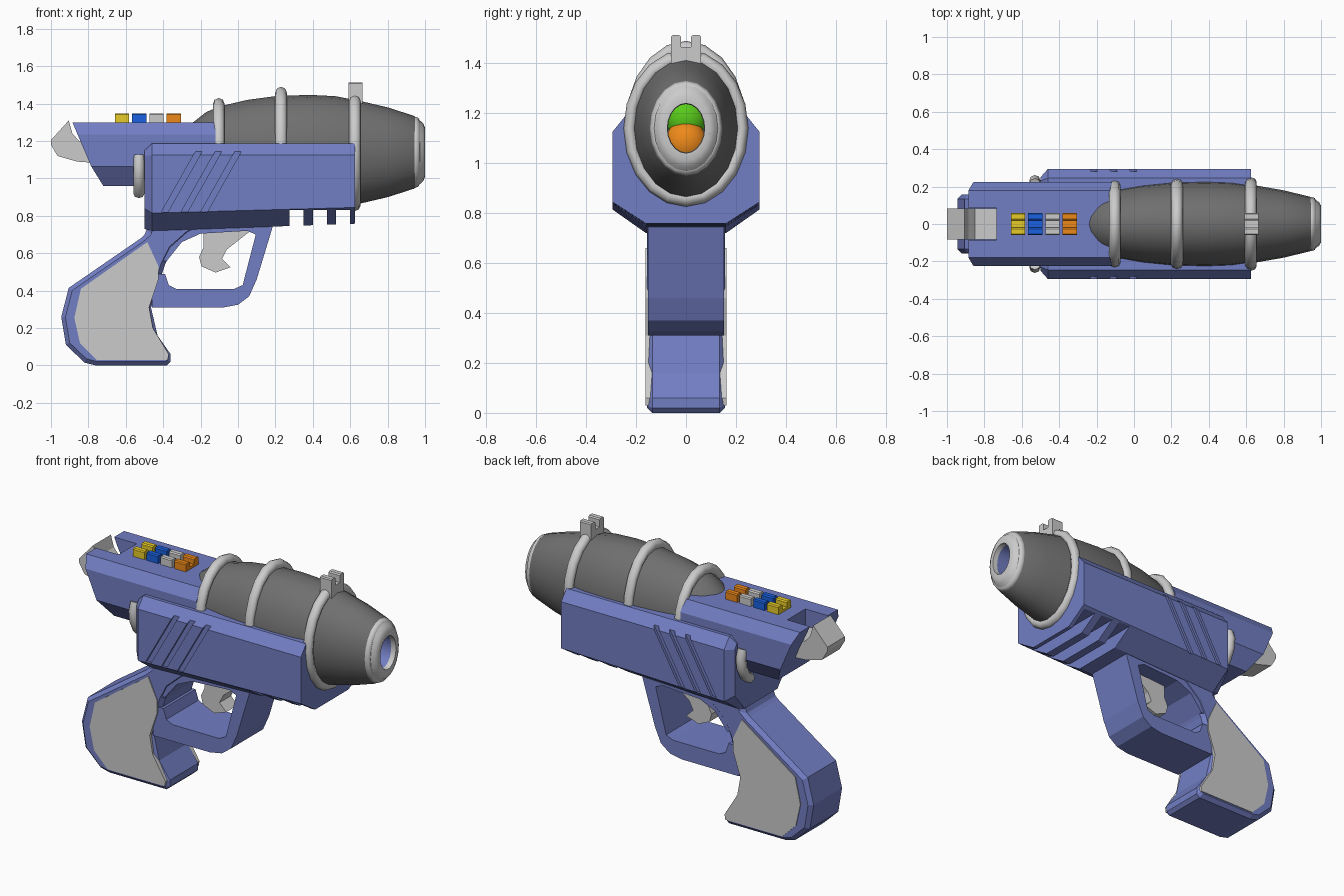
import bpy, bmesh
from math import sin, cos, pi, radians
from mathutils import Vector

if "Cube" in bpy.data.objects:
    bpy.data.objects.remove(bpy.data.objects["Cube"])

AXIS_Z = 1.14   # height of the barrel axis
SIDES = 20


def material(name, r, g, b):
    m = bpy.data.materials.new(name)
    m.diffuse_color = (r, g, b, 1)
    m.use_nodes = True
    m.node_tree.nodes["Principled BSDF"].inputs["Base Color"].default_value = m.diffuse_color
    return m


BODY = material("body_blue", .17, .21, .55)
DARK = material("dark_grey", .16, .16, .16)
YELLOW = material("yellow", .8, .6, .02)
BLUE = material("bright_blue", .01, .12, .75)
ORANGE = material("orange", .85, .25, .01)
GREEN = material("green", .1, .6, .01)


def finish(name, bm, mat=None, smooth=None):
    bmesh.ops.recalc_face_normals(bm, faces=bm.faces)
    me = bpy.data.meshes.new(name)
    bm.to_mesh(me)
    bm.free()
    ob = bpy.data.objects.new(name, me)
    bpy.context.collection.objects.link(ob)
    if mat:
        me.materials.append(mat)
    if smooth:
        activate(ob)
        bpy.ops.object.shade_smooth_by_angle(angle=radians(smooth))
    return ob


def activate(ob):
    bpy.ops.object.select_all(action='DESELECT')
    ob.select_set(True)
    bpy.context.view_layer.objects.active = ob


def add_prism(bm, pts, d):
    """Extrude the closed polygon of 3D points by vector d."""
    a = [bm.verts.new(p) for p in pts]
    b = [bm.verts.new(Vector(p) + Vector(d)) for p in pts]
    n = len(a)
    bm.faces.new(a)
    bm.faces.new(b[::-1])
    for i in range(n):
        bm.faces.new((a[i], b[i], b[(i + 1) % n], a[(i + 1) % n]))


def side_prism(name, pts, half, mat=None, bevel=0):
    bm = bmesh.new()
    add_prism(bm, [(x, -half, z) for x, z in pts], (0, 2 * half, 0))
    ob = finish(name, bm, mat)
    if bevel:
        m = ob.modifiers.new("bevel", 'BEVEL')
        m.width, m.segments, m.limit_method = bevel, 1, 'ANGLE'
        m.angle_limit = radians(50)
    return ob


def loft(name, sections, mat):
    """Skin mirrored half sections of (x, y, z) points and cap both ends."""
    bm = bmesh.new()
    rings = []
    for s in sections:
        pts = s + [(x, -y, z) for x, y, z in reversed(s)]
        rings.append([bm.verts.new(p) for p in pts])
    n = len(rings[0])
    for r, q in zip(rings, rings[1:]):
        for i in range(n):
            bm.faces.new((r[i], r[(i + 1) % n], q[(i + 1) % n], q[i]))
    bm.faces.new(rings[0])
    bm.faces.new(rings[-1])
    return finish(name, bm, mat)


def lathe(name, prof, mat=None, sy=.75, closed=False, smooth=35):
    """Spin (x, radius) points about the barrel axis, squashed in y."""
    bm = bmesh.new()
    rings = [[bm.verts.new((x, r * sy * cos(2 * pi * i / SIDES),
                            AXIS_Z + r * sin(2 * pi * i / SIDES)))
              for i in range(SIDES)] for x, r in prof]
    pairs = list(zip(rings, rings[1:])) + ([(rings[-1], rings[0])] if closed else [])
    for a, b in pairs:
        for i in range(SIDES):
            j = (i + 1) % SIDES
            bm.faces.new((a[i], a[j], b[j], b[i]))
    return finish(name, bm, mat, smooth)


def cut(ob, bm):
    cutter = finish("cutter", bm)
    cutter.hide_render = True
    m = ob.modifiers.new("cut", 'BOOLEAN')
    m.operation, m.solver, m.object = 'DIFFERENCE', 'EXACT', cutter
    activate(ob)
    bpy.ops.object.modifier_apply(modifier="cut")
    bpy.data.objects.remove(cutter)


# Barrel, muzzle face, bore and the lenses inside it
lathe("barrel", [(-.27, .12), (-.24, .16), (-.17, .215), (-.1, .245), (.05, .28), (.2, .3),
                 (.38, .307), (.52, .3), (.65, .275), (.8, .24), (.94, .195), (.97, .17), (1, .13)], DARK)
lathe("muzzle_face", [(.955, .185), (.99, .155), (1, .13), (1, .1), (.97, .097)])
lathe("bore", [(.97, .097), (.75, .097), (.75, .002)], BODY)
for name, x, z, mat in (("upper_lens", .77, 1.18, GREEN), ("lower_lens", .80, 1.085, ORANGE)):
    bpy.ops.mesh.primitive_uv_sphere_add(segments=16, ring_count=8, radius=.085, location=(x, 0, z))
    ob = bpy.context.object
    ob.name, ob.scale = name, (.8, 1, 1)
    ob.data.materials.append(mat)
    bpy.ops.object.shade_smooth()

# Rings around the barrel: x, outer height radius, outer half width, thickness
for k, (x, r, w, t) in enumerate([(-.103, .29, .238, .031), (.23, .35, .245, .031),
                                  (.625, .314, .25, .031), (.948, .19, .145, .025)]):
    lathe(f"barrel_ring_{k + 1}", [(x + t * cos(a * pi / 4), r - t + t * sin(a * pi / 4))
                                   for a in range(8)], sy=w / r, closed=True, smooth=60)

# Wide housing with diagonal side grooves and ribs under the nose
housing = loft("housing", [
    [(-.5, .23, 1.15), (-.5, .25, 1.12), (-.5, .25, .84), (-.5, .155, .73)],
    [(-.46, .245, 1.187), (-.46, .295, 1.125), (-.46, .295, .815), (-.46, .16, .72)],
    [(.625, .245, 1.187), (.625, .295, 1.125), (.625, .295, .845), (.625, .16, .758)]], BODY)
bm = bmesh.new()
for k in range(3):
    x = -.41 + .105 * k
    for s in (-1, 1):
        add_prism(bm, [(x, s * .28, .82), (x + .035, s * .28, .82), (x + .225, s * .28, 1.157),
                       (x + .19, s * .28, 1.157)], (0, s * .1, 0))
for a, b in ((.275, .35), (.4, .475), (.525, .6)):
    add_prism(bm, [(a, -.4, .6), (b, -.4, .6), (b, -.4, .832), (a, -.4, .832)], (0, .8, 0))
cut(housing, bm)

# Rear deck with a slot for the hammer
deck = loft("rear_deck", [
    [(-.885, .18, 1.3), (-.858, .225, 1.235), (-.785, .225, 1.065), (-.72, .15, .96)],
    [(-.12, .18, 1.3), (-.12, .225, 1.235), (-.12, .225, 1.065), (-.12, .15, .96)]], BODY)
bm = bmesh.new()
add_prism(bm, [(-1.1, -.086, 1.14), (-.735, -.086, 1.14), (-.735, -.086, 1.4), (-1.1, -.086, 1.4)],
          (0, .172, 0))
cut(deck, bm)
side_prism("hammer", [(-1, 1.18), (-1, 1.205), (-.905, 1.31), (-.885, 1.24), (-.85, 1.2), (-.735, 1.2),
                      (-.735, 1.12), (-.79, 1.085), (-.86, 1.09), (-.965, 1.12)], .083)

# Grip, its side panels, trigger guard and trigger
side_prism("grip", [(-.5, 1), (-.495, .85), (-.485, .71), (-.52, .68), (-.905, .415), (-.945, .26),
                    (-.92, .11), (-.82, .015), (-.76, 0), (-.38, 0), (-.36, .02), (-.36, .06),
                    (-.43, .16), (-.465, .31), (-.41, .48), (-.39, .54), (-.35, .62), (-.26, .7),
                    (-.2, .73), (-.2, 1)], .157, BODY, .022)
side_prism("grip_panels", [(-.485, .66), (-.425, .53), (-.425, .46), (-.475, .31), (-.455, .2), (-.37, .06),
                           (-.375, .03), (-.755, .03), (-.845, .12), (-.875, .255), (-.84, .41)], .162)
side_prism("trigger_guard", [(-.46, .31), (-.08, .31), (0, .325), (.06, .37), (.1, .46), (.185, .74),
                             (.185, .8), (-.45, .8), (-.45, .56), (-.38, .56), (-.3, .66), (-.2, .705),
                             (.05, .72), (.095, .7), (.025, .43), (-.02, .41), (-.33, .41), (-.37, .43),
                             (-.39, .49), (-.46, .49)], .153, BODY)
side_prism("trigger", [(-.185, .72), (.08, .73), (-.06, .62), (-.085, .57), (-.04, .525), (-.12, .497),
                       (-.195, .53), (-.208, .58), (-.185, .63)], .055)


# Twin-lobed blocks: control buttons and front sight
def lobed(name, x, width, z0, z1, dip, mat=None):
    half = [(.06, z0), (.06, z1 - .006), (.054, z1), (.028, z1), (.02, z1 - .006), (.02, dip)]
    pts = half + [(-y, z) for y, z in reversed(half)]
    bm = bmesh.new()
    add_prism(bm, [(x - width / 2, y, z) for y, z in pts], (width, 0, 0))
    finish(name, bm, mat)


for k, mat in enumerate((YELLOW, BLUE, None, ORANGE)):
    lobed(f"button_{k + 1}", -.62 + .092 * k, .076, 1.29, 1.348, 1.315, mat)
lobed("front_sight", .627, .075, 1.4, 1.513, 1.465)

# Curved studs behind the housing
for s, side in ((-1, "right"), (1, "left")):
    cu = bpy.data.curves.new("stud_" + side, 'CURVE')
    cu.dimensions, cu.bevel_depth, cu.bevel_resolution, cu.use_fill_caps = '3D', .03, 2, True
    path = [(.215, 1.12), (.232, 1.07), (.225, 1.01), (.195, .95), (.15, .92)]
    sp = cu.splines.new('POLY')
    sp.points.add(len(path) - 1)
    for p, (y, z) in zip(sp.points, path):
        p.co = (-.53, s * y, z, 1)
    bpy.context.collection.objects.link(bpy.data.objects.new("stud_" + side, cu))
